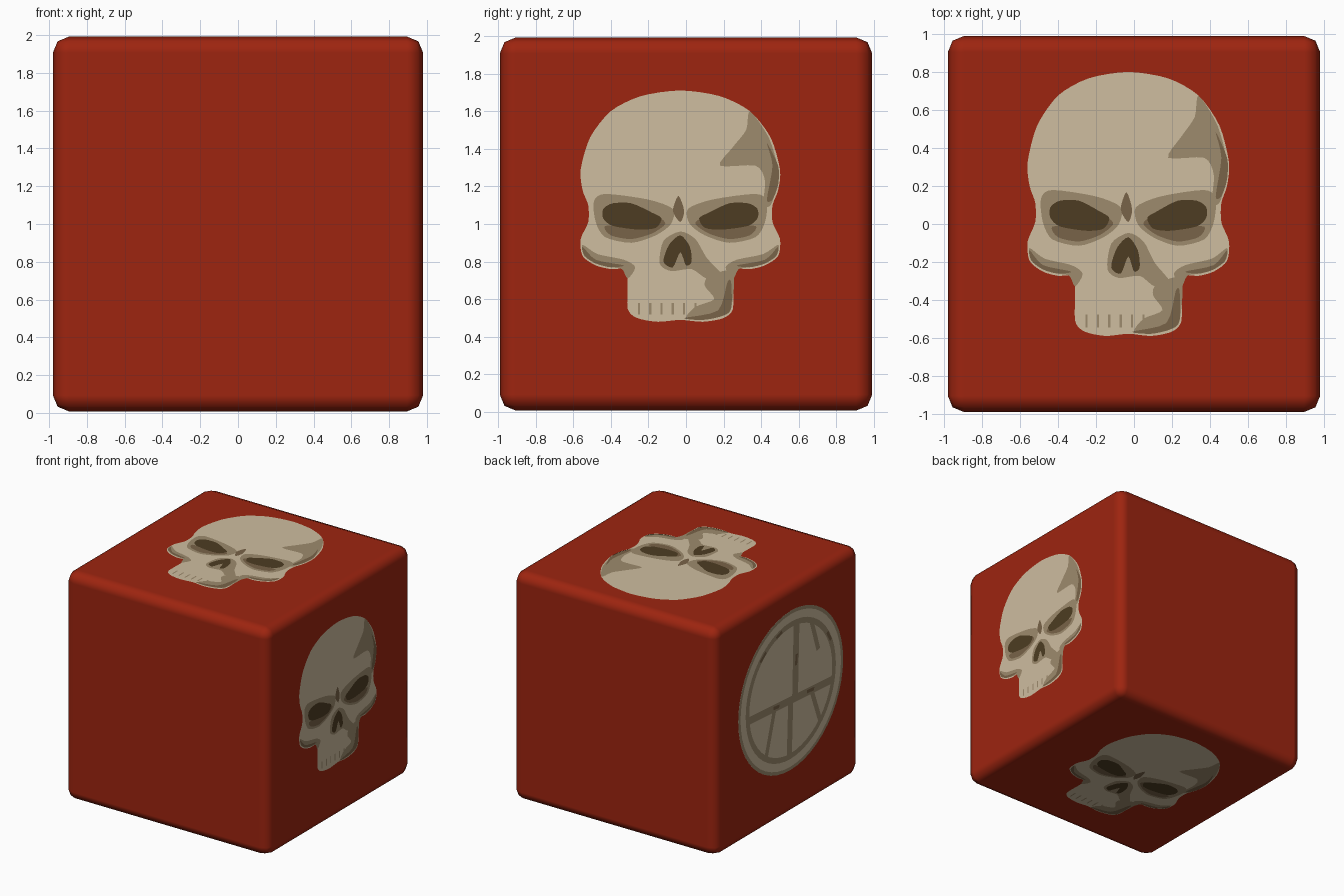
import bpy
import bmesh
from math import cos, sin, tau
from mathutils import Vector

default_cube = bpy.data.objects.get("Cube")
if default_cube:
    bpy.data.objects.remove(default_cube, do_unlink=True)


def make_material(name, colour):
    material = bpy.data.materials.new(name)
    material.use_nodes = True
    material.diffuse_color = (*colour, 1)
    shader = material.node_tree.nodes["Principled BSDF"]
    shader.inputs["Base Color"].default_value = (*colour, 1)
    shader.inputs["Roughness"].default_value = 0.8
    return material


red = make_material("red", (0.34, 0.018, 0.005))
bone = make_material("bone", (0.62, 0.51, 0.35))
tan = make_material("tan", (0.34, 0.26, 0.155))
brown = make_material("brown", (0.19, 0.125, 0.065))
dark = make_material("dark brown", (0.075, 0.046, 0.016))
PAINTS = [bone, tan, brown, dark]
BONE, TAN, BROWN, DARK = range(len(PAINTS))
LAYER = 0.0018


def smooth_loop(points, steps=4):
    """Closed curve that passes through every point."""
    points = [Vector(p) for p in points]
    count = len(points)
    curve = []
    for i in range(count):
        a, b, c, d = (points[(i + k) % count] for k in (-1, 0, 1, 2))
        for s in range(steps):
            t = s / steps
            curve.append(b + 0.4 * t * ((c - a) + t * (2 * a - 5 * b + 4 * c - d)
                         + t * t * (3 * b - a - 3 * c + d))
                         + 0.2 * (3 * t * t - 2 * t ** 3) * (c - b))
    return curve


class Decal:
    """Thin painted plates laid in layers on one side of the block."""

    def __init__(self, name, origin, across, up, stretch=1.0):
        self.name = name
        self.origin = Vector(origin)
        self.across = Vector(across)
        self.up = Vector(up)
        self.normal = self.across.cross(self.up)
        self.stretch = stretch
        self.mesh = bmesh.new()

    def point(self, p, paint):
        spot = self.origin + self.across * p[0] / 100
        spot += self.up * p[1] / 100 * self.stretch
        return self.mesh.verts.new(spot + self.normal * LAYER * (paint + 1))

    def face(self, points, paint):
        face = self.mesh.faces.new([self.point(p, paint) for p in points])
        face.material_index = paint
        face.normal_update()
        if face.normal.dot(self.normal) < 0:
            face.normal_flip()

    def patch(self, points, paint, mirrored=False):
        loop = smooth_loop(points)
        self.face(loop, paint)
        if mirrored:
            self.face([(-p[0], p[1]) for p in loop], paint)

    def stroke(self, start, end, width, paint):
        start, end = Vector(start), Vector(end)
        side = (end - start).orthogonal().normalized() * width / 2
        self.face([start + side, end + side, end - side, start - side], paint)

    def finish(self):
        bmesh.ops.triangulate(self.mesh, faces=self.mesh.faces[:])
        data = bpy.data.meshes.new(self.name)
        self.mesh.to_mesh(data)
        self.mesh.free()
        for material in PAINTS:
            data.materials.append(material)
        bpy.context.collection.objects.link(bpy.data.objects.new(self.name, data))


# Skull shapes in hundredths of a unit, on a centre line
HALF_OUTLINE = [(21, 59), (37, 51), (48, 37), (53, 20), (52, 9), (49, 1),
                (49, -8), (53, -17), (52, -26), (45, -31), (37, -33), (30, -33),
                (28, -39), (28, -54), (23, -59), (12, -61)]
SIDE_SHADE = [(37, 51), (35, 41), (28, 32), (21, 22), (40, 22), (45, 14),
              (44, 1), (48, 1), (51, 10), (52, 20), (47, 37)]
SIDE_EDGE = [(46, 34), (49, 22), (46, 4), (49, 4), (52, 12), (52, 22)]
SOCKET = [(46, 3), (40, 7), (17, 4), (4, -1), (5, -9), (13, -15),
          (26, -19), (40, -16), (45, -8)]
EYE_SHADOW = [(40, -10), (25, -10), (12, -6), (8, -9), (15, -14), (26, -17), (37, -15)]
EYE = [(41, -1), (36, 2), (26, 2), (15, -3), (10, -6), (13, -11),
       (22, -12), (36, -10), (41, -6)]
BRIDGE = [(-4, -2), (-1, 6), (2, -2), (0, -8)]
NOSE_SHADE = [(-11, -30), (-9, -18), (0, -13), (8, -17), (14, -27),
              (22, -36), (14, -38), (6, -33), (-5, -34)]
NOSE = [(-9, -29), (-6, -20), (0, -15), (5, -21), (6, -29), (3, -31), (0, -24), (-4, -32)]
CHEEK = [(52, -20), (44, -25), (30, -28), (24, -32), (28, -38), (31, -33),
         (37, -32), (45, -30), (51, -25)]
CHEEK_EDGE = [(52, -21), (45, -28), (30, -31), (37, -32), (45, -30), (51, -26)]
JAW_SHADE = [(15, -37), (28, -34), (27, -54), (22, -58), (12, -60),
             (3, -59), (8, -53), (18, -49), (13, -42)]
JAW_EDGE = [(25, -40), (27, -40), (27, -54), (22, -58), (12, -60), (2, -59), (20, -55)]


def skull(name, origin, across, up, stretch):
    art = Decal(name, origin, across, up, stretch)
    left_half = [(-x, y) for x, y in reversed(HALF_OUTLINE)]
    art.patch([(0, 62)] + HALF_OUTLINE + [(0, -60)] + left_half, BONE)
    # shaded temple, jaw, cheeks and nose
    art.patch(SIDE_SHADE, TAN)
    art.patch(SIDE_EDGE, BROWN)
    art.patch(JAW_SHADE, TAN)
    art.patch(JAW_EDGE, BROWN)
    art.patch(CHEEK, TAN, mirrored=True)
    art.patch(CHEEK_EDGE, BROWN, mirrored=True)
    art.patch(NOSE_SHADE, TAN)
    art.patch(NOSE, DARK)
    # eye sockets
    art.patch(SOCKET, TAN, mirrored=True)
    art.patch(EYE_SHADOW, BROWN, mirrored=True)
    art.patch(EYE, DARK, mirrored=True)
    art.patch(BRIDGE, BROWN)
    # gaps between the teeth
    for i in range(7):
        x = 6 * i - 22
        art.stroke((x, -51), (x, -57), 1.2, TAN)
    art.finish()


# Red block with bevelled edges
bpy.ops.mesh.primitive_cube_add(size=1, location=(0, 0, 1))
block = bpy.context.object
block.name = "block"
block.scale = (1.96, 1.98, 1.984)
bpy.ops.object.transform_apply(location=False, rotation=False, scale=True)
block.data.materials.append(red)
bevel = block.modifiers.new("edge_bevel", "BEVEL")
bevel.width = 0.085
bevel.segments = 2
bevel.harden_normals = True
bpy.ops.object.shade_smooth_by_angle()

# Skulls on three sides
skull("side_skull", (0.98, -0.03, 1.09), (0, 1, 0), (0, 0, 1), 1)
skull("top_skull", (-0.03, 0.1, 1.992), (1, 0, 0), (0, 1, 0), 1.13)
skull("bottom_skull", (-0.03, 0.05, 0.008), (-1, 0, 0), (0, 1, 0), 1.13)

# Round medallion of bone on the remaining side
disc = Decal("medallion", (-0.98, -0.035, 1.09), (0, -1, 0), (0, 0, 1), 0.96)


def circle(radius, sides=48):
    return [(radius * cos(tau * i / sides), radius * sin(tau * i / sides))
            for i in range(sides)]


disc.face(circle(72), BONE)
for outer, inner in ((72, 69), (62, 57)):
    rim, hole = circle(outer), circle(inner)
    for i in range(len(rim)):
        disc.face([rim[i - 1], rim[i], hole[i], hole[i - 1]], TAN)
# carved bars
disc.stroke((8, 58), (6, -6), 8, TAN)
disc.stroke((-58, -5), (58, -13), 7, TAN)
disc.stroke((0, -9), (-2, -59), 7, TAN)
disc.stroke((-22, -8), (-34, -48), 5, TAN)
disc.stroke((28, -10), (40, -42), 5, TAN)
disc.stroke((28, 53), (38, 22), 5, TAN)
# dark chips along the bars and rim
for start, end in (((-42, 42), (-34, 48)), ((-24, -7), (-16, -8)),
                   ((22, -10), (32, -11)), ((-20, 55), (-12, 58)),
                   ((8, 30), (7, 20)), ((50, 33), (55, 24))):
    disc.stroke(start, end, 3, BROWN)
disc.finish()
